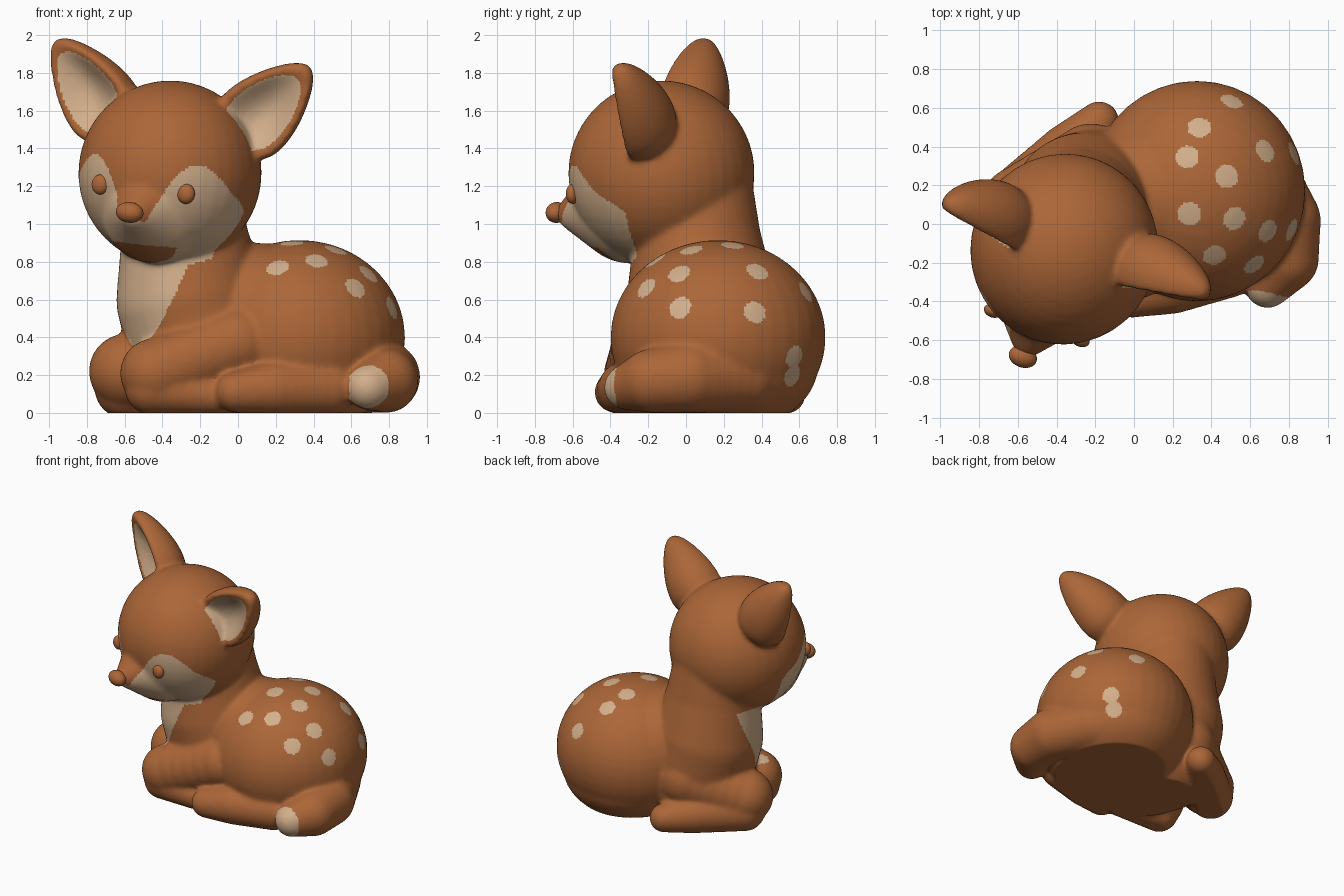
import bpy, bmesh, math
from mathutils import Matrix, Vector, kdtree

cube = bpy.data.objects.get("Cube")
if cube:
    bpy.data.objects.remove(cube, do_unlink=True)


def material(name, rgb):
    m = bpy.data.materials.new(name)
    m.use_nodes = True
    m.diffuse_color = (*rgb, 1)
    node = next(n for n in m.node_tree.nodes if n.type == 'BSDF_PRINCIPLED')
    node.inputs["Base Color"].default_value = (*rgb, 1)
    return m


brown = material("fawn brown", (0.41, 0.133, 0.039))
cream = material("cream", (0.65, 0.43, 0.26))


def frame(x, y, z, origin):
    m = Matrix((x, y, z)).transposed().to_4x4()
    m.translation = origin
    return m


# Head frame: turned to the front and tilted a little; -y is the face
side = Vector((0.943, -0.325, -0.10)).normalized()
back = Vector((0.325, 0.943, 0)).normalized()
head = frame(side, back, side.cross(back), Vector((-0.36, -0.13, 1.27)))

# One unit sphere, copied for every rounded mass
ball = bmesh.new()
bmesh.ops.create_uvsphere(ball, u_segments=36, v_segments=22, radius=1)
ball.verts.index_update()
ball_points = [v.co.copy() for v in ball.verts]
ball_faces = [[v.index for v in f.verts] for f in ball.faces]
ball.free()
points, faces = [], []


def add_ball(matrix, shape=ball_points):
    start = len(points)
    points.extend(matrix @ p for p in shape)
    faces.extend([i + start for i in f] for f in ball_faces)


def blob(centre, radii, base=Matrix()):
    add_ball(base @ Matrix.Translation(centre) @ Matrix.Diagonal((*radii, 1)))


def limb(*stops, steps=5, base=Matrix()):
    """Chain of spheres through (x, y, z, radius) stops."""
    for a, b in zip(stops, stops[1:]):
        for i in range(steps + 1):
            p = Vector(a).lerp(Vector(b), i / steps)
            blob(p[:3], (p[3],) * 3, base)


# Rump, belly, underside and neck
blob((0.325, 0.17, 0.40), (0.56, 0.57, 0.515))
blob((0.33, 0.17, 0.25), (0.51, 0.53, 0.36))
blob((0.10, 0.13, 0.48), (0.46, 0.42, 0.42))
blob((0.15, 0.0, 0.12), (0.60, 0.38, 0.25))
limb((-0.30, 0.05, 1.15, 0.31), (-0.28, 0.06, 0.90, 0.34),
     (-0.25, 0.08, 0.60, 0.395), (-0.17, 0.10, 0.32, 0.40))

# Left front leg, folded
limb((0.0, -0.20, 0.37, 0.19), (-0.44, -0.25, 0.21, 0.185))
limb((-0.46, -0.27, 0.13, 0.14), (-0.12, -0.29, 0.09, 0.10))
# Right front leg, folded
limb((-0.22, 0.30, 0.35, 0.22), (-0.59, 0.10, 0.22, 0.20))
limb((-0.60, 0.14, 0.13, 0.16), (-0.35, 0.37, 0.12, 0.145), (-0.18, 0.53, 0.10, 0.105))
# Left hind foot
limb((-0.01, -0.375, 0.11, 0.11), (0.20, -0.32, 0.13, 0.145), (0.48, -0.24, 0.13, 0.145))
# Tail wrapped round the rump
limb((0.62, 0.30, 0.20, 0.20), (0.775, 0.02, 0.19, 0.19),
     (0.785, -0.18, 0.17, 0.17), (0.69, -0.315, 0.135, 0.12))

# Skull and tapering muzzle
blob((0, 0, 0), (0.485, 0.495, 0.49), head)
limb((0, -0.18, -0.18, 0.30), (0, -0.50, -0.215, 0.09), steps=8, base=head)


# Ears: tapered eggs with a scooped front, turned a little outwards
def taper(z):
    return 1 - 0.35 * max(z, -0.4)


def scoop(p):
    q = -p.y
    y = -1.6 * q + 1.7 * q * q if q > 0 else p.y
    return Vector((p.x * taper(p.z), y * taper(p.z), p.z))


ears = []
ear_shape = [scoop(p) for p in ball_points]
for s in (-1, 1):
    axis = Vector((0.67 * s, 0.0, 0.74)).normalized()
    y = Vector((-0.3 * s, 1, 0))
    y = (y - axis * y.dot(axis)).normalized()
    ear = head @ frame(y.cross(axis), y, axis, Vector((0.49 * s, 0.03, 0.39)))
    ear = ear @ Matrix.Diagonal((0.20, 0.19, 0.335, 1))
    ears.append(ear.inverted())
    add_ball(ear, ear_shape)

# Fuse everything into one soft skin
mesh = bpy.data.meshes.new("fawn_masses")
mesh.from_pydata(points, [], faces)
body = bpy.data.objects.new("fawn_body", mesh)
bpy.context.collection.objects.link(body)
remesh = body.modifiers.new("fuse", 'REMESH')
remesh.mode = 'VOXEL'
remesh.voxel_size = 0.013
soften = body.modifiers.new("soften", 'SMOOTH')
soften.factor = 0.5
soften.iterations = 20
graph = bpy.context.evaluated_depsgraph_get()
skin = bpy.data.meshes.new_from_object(body.evaluated_get(graph))
body.modifiers.clear()
body.data = skin
bpy.data.meshes.remove(mesh)
skin.name = "fawn_skin"
skin.materials.append(brown)
skin.materials.append(cream)
# Flat underside
for v in skin.vertices:
    v.co.z = max(v.co.z, 0)
skin.update()

to_head = head.inverted()


def in_mask(c):
    p = to_head @ c
    f = -p.y
    if f < 0.05 or p.z < -0.5 or (p.z < -0.38 and p.length > 0.52):
        return False
    top = max(-0.25, 0.07 - 7 * (abs(p.x) - 0.29) ** 2)
    return p.z < min(top, -0.17 + 0.8 * (f - 0.05))


def in_bib(c):
    if not 0.35 < c.z < 0.9:
        return False
    d = Vector((c.x + 0.25, c.y - 0.07))
    return d.length < 0.46 and d.normalized().dot((-0.81, -0.59)) > 0.59 + 0.85 * (0.82 - c.z)


def in_ear(c):
    for inverse in ears:
        p = inverse @ c
        t = taper(p.z)
        if (p.x / t) ** 2 + p.z ** 2 < 0.56 and -0.42 < p.y / t < 0.35:
            return True
    return False


# Cream face, bib, ear linings and tail tip
tail_tip = Vector((0.68, -0.41, 0.14))
tree = kdtree.KDTree(len(skin.polygons))
for face in skin.polygons:
    c = face.center
    tree.insert(c, face.index)
    tail = c.x > 0.59 and (c - tail_tip).length < 0.125
    face.material_index = int(in_mask(c) or in_bib(c) or in_ear(c) or tail)
tree.balance()

# Cream spots on the back
spots = [(0.50, 0.61, 0.63), (0.34, 0.50, 0.82), (0.28, 0.34, 0.88), (0.48, 0.25, 0.89),
         (0.66, 0.37, 0.73), (0.80, 0.36, 0.53), (0.29, 0.05, 0.89), (0.52, 0.03, 0.86),
         (0.68, -0.03, 0.73), (0.80, -0.02, 0.55), (0.41, -0.15, 0.79), (0.62, -0.21, 0.66),
         (0.20, -0.22, 0.79), (0.70, 0.58, 0.30), (0.68, 0.58, 0.19)]
for spot in spots:
    centre = tree.find(spot)[0]
    for _, index, _ in tree.find_range(centre, 0.06):
        skin.polygons[index].material_index = 1


# Eyes and nose
def bead(name, local, radii):
    m = bpy.data.meshes.new(name)
    m.from_pydata([Vector(a * r for a, r in zip(p, radii)) for p in ball_points], [], ball_faces)
    m.materials.append(brown)
    o = bpy.data.objects.new(name, m)
    bpy.context.collection.objects.link(o)
    o.matrix_world = head @ Matrix.Translation(local)
    return o


parts = [body, bead("nose", (0, -0.595, -0.21), (0.075, 0.055, 0.055))]
for name, s in (("left_eye", 1), ("right_eye", -1)):
    surface = tree.find(head @ Vector((0.245 * s, -0.43, -0.09)))[0]
    parts.append(bead(name, to_head @ surface, (0.048, 0.035, 0.053)))

bpy.ops.object.select_all(action='DESELECT')
for o in parts:
    o.select_set(True)
bpy.context.view_layer.objects.active = body
bpy.ops.object.shade_smooth_by_angle(angle=math.radians(60))
